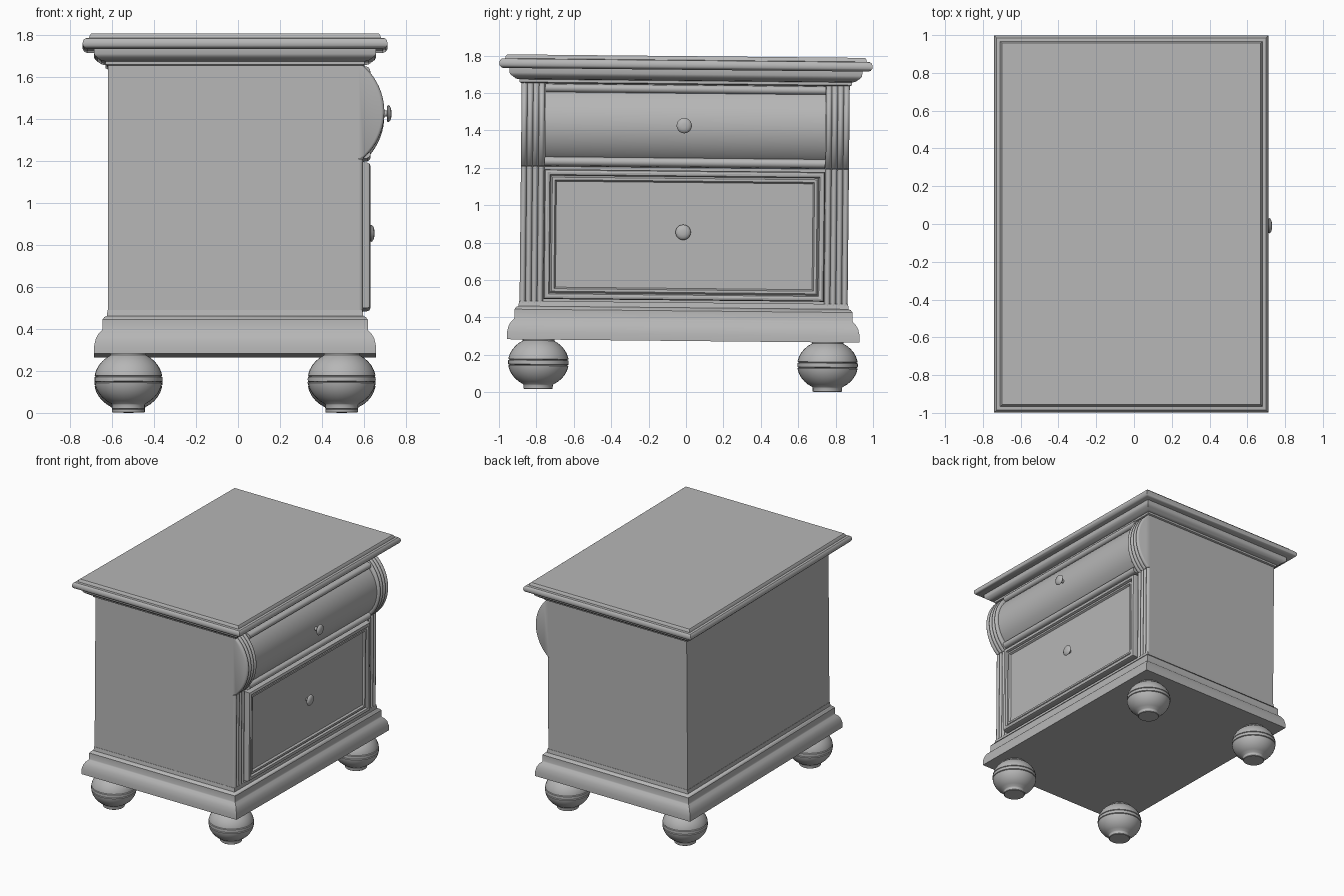
import bpy, bmesh, math
from mathutils import Matrix, Vector

if "Cube" in bpy.data.objects:
    bpy.data.objects.remove(bpy.data.objects["Cube"])

grey = bpy.data.materials.new("plain grey")
grey.use_nodes = True
COLOUR = (0.47, 0.47, 0.47, 1)
grey.diffuse_color = COLOUR
grey.node_tree.nodes["Principled BSDF"].inputs["Base Color"].default_value = COLOUR

CX = -0.014                 # centre of the carcass in x
HX, HY = 0.605, 0.877       # carcass half sizes
BACK = 0.575                # plane the front parts are fixed to
PIVOT = Vector((0, 0, 1.77))
# The whole cabinet leans very slightly sideways
LEAN = Matrix.Translation(PIVOT) @ Matrix.Rotation(-0.01, 4, 'X') @ Matrix.Translation(-PIVOT)
parts = []


def loft(name, rings, closed_path=False):
    """Skin a list of equal closed rings and cap both ends."""
    bm = bmesh.new()
    loops = [[bm.verts.new(LEAN @ Vector(p)) for p in ring] for ring in rings]
    n = len(loops[0])
    for a, b in zip(loops, loops[1:]):
        for i in range(n):
            j = (i + 1) % n
            bm.faces.new((a[i], a[j], b[j], b[i]))
    bm.faces.new(loops[0][::-1])
    bm.faces.new(loops[-1])
    bmesh.ops.recalc_face_normals(bm, faces=bm.faces)
    mesh = bpy.data.meshes.new(name)
    bm.to_mesh(mesh)
    bm.free()
    mesh.materials.append(grey)
    ob = bpy.data.objects.new(name, mesh)
    bpy.context.collection.objects.link(ob)
    parts.append(ob)
    return ob


def moulding(name, hu, hv, profile, place):
    """Rectangular rings: profile gives (outward offset, height)."""
    corners = ((-1, -1), (1, -1), (1, 1), (-1, 1))
    loft(name, [[place(su * (hu + o), sv * (hv + o), h) for su, sv in corners]
                for o, h in profile])


def lathe(name, profile, place, sides=32):
    """Turned part: profile gives (radius, height)."""
    angles = [2 * math.pi * i / sides for i in range(sides)]
    loft(name, [[place(r * math.cos(a), r * math.sin(a), h) for a in angles]
                for r, h in profile])


def arc(cx, cz, radius, half, steps=20):
    """Bulging front curve in x and z, from bottom to top."""
    top = math.asin(half / radius)
    angles = [-top + 2 * top * i / steps for i in range(steps + 1)]
    return [(cx + radius * math.cos(a), cz + radius * math.sin(a)) for a in angles]


def flat(u, v, h):
    return (CX + u, v, h)


# Carcass
moulding("carcass", HX, HY, [(0, 0.4), (0, 1.66)],
         lambda u, v, h: (min(CX + u, BACK), v, h))

# Moulded plinth
moulding("plinth", HX, HY, [
    (0.066, 0.274), (0.066, 0.31), (0.058, 0.345), (0.045, 0.368), (0.03, 0.382),
    (0.027, 0.39), (0.027, 0.435), (0.018, 0.447), (0.006, 0.452), (0.002, 0.48)], flat)

# Cornice and table top
moulding("cornice", HX, HY, [
    (0.002, 1.645), (0.012, 1.65), (0.012, 1.665), (0.03, 1.668), (0.05, 1.682),
    (0.06, 1.69), (0.066, 1.70), (0.066, 1.73)], flat)
moulding("table_top", HX, HY, [
    (0.1, 1.724), (0.112, 1.729), (0.12, 1.74), (0.121, 1.752), (0.117, 1.766),
    (0.108, 1.774), (0.09, 1.776), (0.087, 1.787), (0.08, 1.797)], flat)


# Fluted pilasters: straight below, bulging above
def pilaster(name, side, path, beads=4, steps=8):
    rings = []
    count = beads * steps
    for i in range(count + 1):
        t = i / count
        y = side * (0.752 + (HY - 0.752) * t)
        depth = 0.014 * (1 - abs(math.sin(math.pi * beads * t)) ** 0.6)
        ring = [(max(x - depth, BACK + 0.001), y, z) for x, z in path]
        ring += [(BACK, y, path[-1][1]), (BACK, y, path[0][1])]
        rings.append(ring)
    loft(name, rings)


for side, label in ((1, "left"), (-1, "right")):
    pilaster(label + "_lower_pilaster", side, [(0.595, 0.46), (0.595, 1.2)])
    pilaster(label + "_upper_pilaster", side, arc(0.405, 1.425, 0.292, 0.222))


# Upper drawer: bulging face between two half-round beads
def bead(z, radius):
    return [(0.608 + radius * math.cos(a), z + radius * math.sin(a))
            for a in (math.pi * (i / 8 - 0.5) for i in range(9))]


face = [(BACK, 1.2)] + bead(1.228, 0.024) + arc(0.435, 1.425, 0.245, 0.168)
face += bead(1.62, 0.022) + [(BACK, 1.645)]
loft("upper_drawer", [[(x, y, z) for x, z in face] for y in (-0.75, 0.75)])

# Lower drawer: framed recessed panel
moulding("lower_drawer", 0.75, 0.347, [
    (0, 0.57), (0, 0.613), (-0.005, 0.626), (-0.016, 0.631), (-0.028, 0.627),
    (-0.034, 0.612), (-0.042, 0.62), (-0.056, 0.62), (-0.064, 0.606)],
    lambda u, v, h: (h, u, 0.838 + v))

# Knobs
for name, tip, z in (("upper_knob", 0.731, 1.425), ("lower_knob", 0.65, 0.855)):
    lathe(name, [(0.014, -0.06), (0.014, -0.022), (0.036, -0.021), (0.041, -0.016),
                 (0.038, -0.01), (0.027, -0.003), (0.012, 0)],
          lambda u, v, h, tip=tip, z=z: (tip + h, u - 0.006, z + v), 24)

# Bun feet with two turned grooves
ball = []
for deg in [-60, -50, -40, -30, -20, -12, -7.5, -6, -4.5, 0,
            4.5, 6, 7.5, 12, 20, 30, 40, 50, 60]:
    a = math.radians(deg)
    groove = 0.95 if abs(deg) == 6 else 1
    ball.append((0.162 * math.cos(a) * groove, 0.152 + 0.135 * math.sin(a)))
bun = [(0.074, 0.009), (0.078, 0.012), (0.078, 0.03)] + ball + [(0.085, 0.268), (0.085, 0.285)]
for sx, depth_label in ((1, "front"), (-1, "back")):
    for sy, label in ((1, "left"), (-1, "right")):
        lathe(depth_label + "_" + label + "_foot", bun,
              lambda u, v, h: (CX + sx * 0.508 + u, sy * 0.773 + v, h))

# Smooth the curved parts, keep the edges sharp
bpy.ops.object.select_all(action='DESELECT')
for ob in parts:
    ob.select_set(True)
bpy.context.view_layer.objects.active = parts[0]
bpy.ops.object.shade_smooth_by_angle(angle=math.radians(35))
